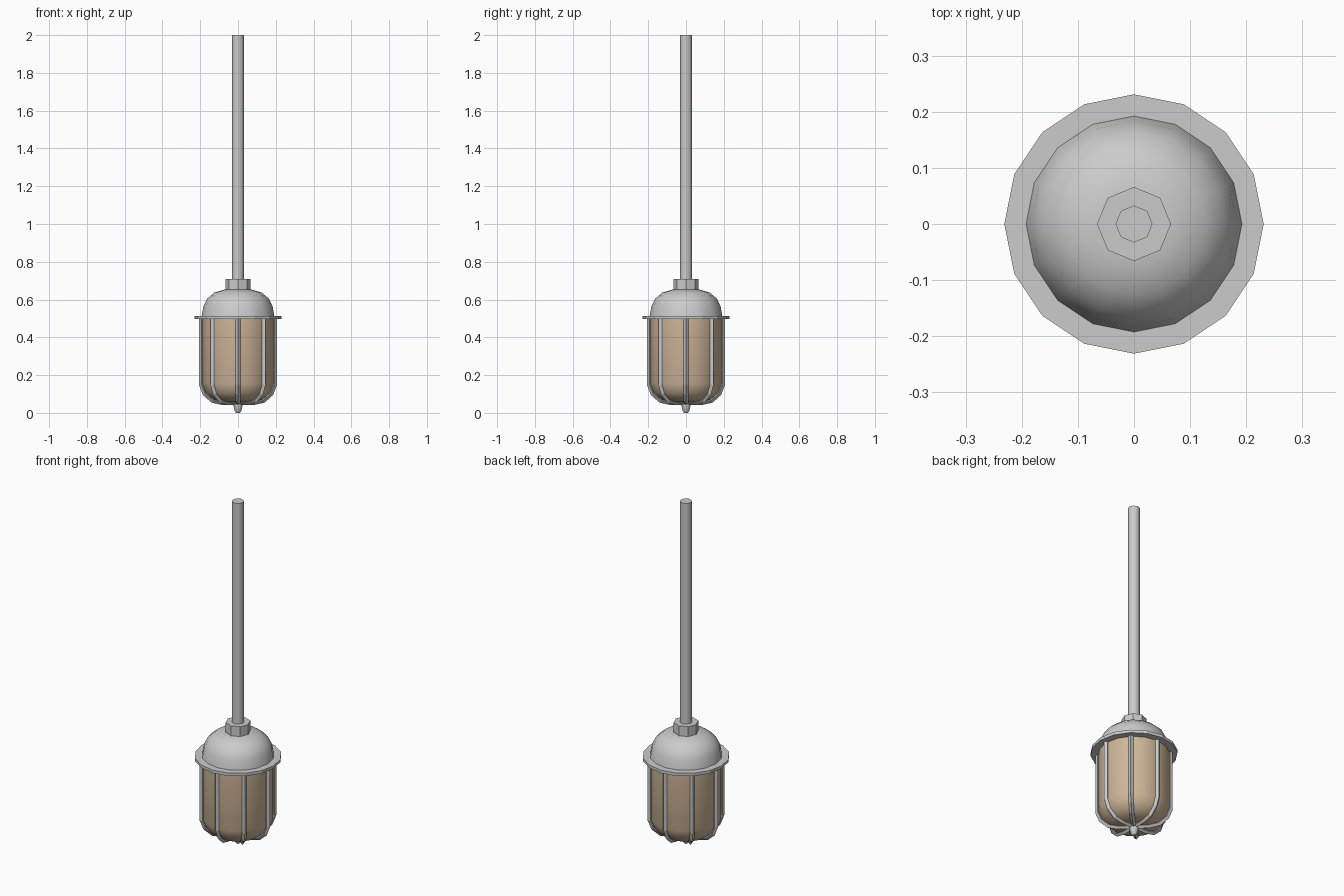
import bpy, bmesh
from math import pi, cos, sin

if "Cube" in bpy.data.objects:
    bpy.data.objects.remove(bpy.data.objects["Cube"])

metal = None


def finish(name, bm, smooth=None, mat=None):
    bmesh.ops.recalc_face_normals(bm, faces=bm.faces)
    me = bpy.data.meshes.new(name)
    bm.to_mesh(me)
    bm.free()
    ob = bpy.data.objects.new(name, me)
    bpy.context.collection.objects.link(ob)
    if mat:
        me.materials.append(mat)
    if smooth:
        bpy.ops.object.select_all(action='DESELECT')
        ob.select_set(True)
        bpy.context.view_layer.objects.active = ob
        bpy.ops.object.shade_smooth_by_angle(angle=smooth * pi / 180)
    return ob


def lathe(name, profile, sides, smooth=None, mat=None):
    """Revolve (radius, z) points around z and cap both ends."""
    bm = bmesh.new()
    rings = [[bm.verts.new((r * cos(2 * pi * i / sides), r * sin(2 * pi * i / sides), z))
              for i in range(sides)] for r, z in profile]
    for a, b in zip(rings, rings[1:]):
        for i in range(sides):
            j = (i + 1) % sides
            bm.faces.new((a[i], a[j], b[j], b[i]))
    bm.faces.new(rings[0][::-1])
    bm.faces.new(rings[-1])
    return finish(name, bm, smooth, mat)


glass = bpy.data.materials.new("warm_glass")
glass.diffuse_color = (0.62, 0.47, 0.32, 1)
glass.use_nodes = True
glass.node_tree.nodes["Principled BSDF"].inputs["Base Color"].default_value = glass.diffuse_color

# Hanging rod and collar
lathe("rod", [(0.033, 0.69), (0.033, 2.0)], 8, 50)
lathe("collar", [(0.066, 0.63), (0.066, 0.71)], 8)

# Domed cap and rim
lathe("dome_cap", [(0.194, 0.505), (0.183, 0.565), (0.163, 0.605),
                   (0.125, 0.637), (0.075, 0.652), (0.03, 0.654)], 16, 50)
lathe("rim", [(0.231, 0.497), (0.231, 0.514)], 16)

# Glass jar
lathe("glass_jar", [(0.03, 0.055), (0.085, 0.057), (0.132, 0.07), (0.172, 0.106),
                    (0.19, 0.155), (0.19, 0.5)], 16, 50, glass)

# Cage bars: diamond section swept along inner, middle and outer paths
outer = [(0.206, 0.5), (0.206, 0.147), (0.186, 0.095), (0.14, 0.054), (0.085, 0.042), (0.0, 0.04)]
inner = [(0.18, 0.5), (0.18, 0.155), (0.164, 0.111), (0.126, 0.077), (0.08, 0.066), (0.0, 0.064)]
HALF = 0.013
bm = bmesh.new()
for k in range(8):
    c, s = cos(k * pi / 4), sin(k * pi / 4)
    rings = []
    for (ro, zo), (ri, zi) in zip(outer, inner):
        rm, zm = (ro + ri) / 2, (zo + zi) / 2
        section = [(ro, 0, zo), (rm, HALF, zm), (ri, 0, zi), (rm, -HALF, zm)]
        rings.append([bm.verts.new((r * c - t * s, r * s + t * c, z)) for r, t, z in section])
    for a, b in zip(rings, rings[1:]):
        for i in range(4):
            j = (i + 1) % 4
            bm.faces.new((a[i], a[j], b[j], b[i]))
    bm.faces.new(rings[0])
    bm.faces.new(rings[-1][::-1])
finish("cage_bars", bm)

# Tapered finial
lathe("finial", [(0.01, 0.0), (0.018, 0.012), (0.025, 0.04), (0.025, 0.06)], 8, 50)
